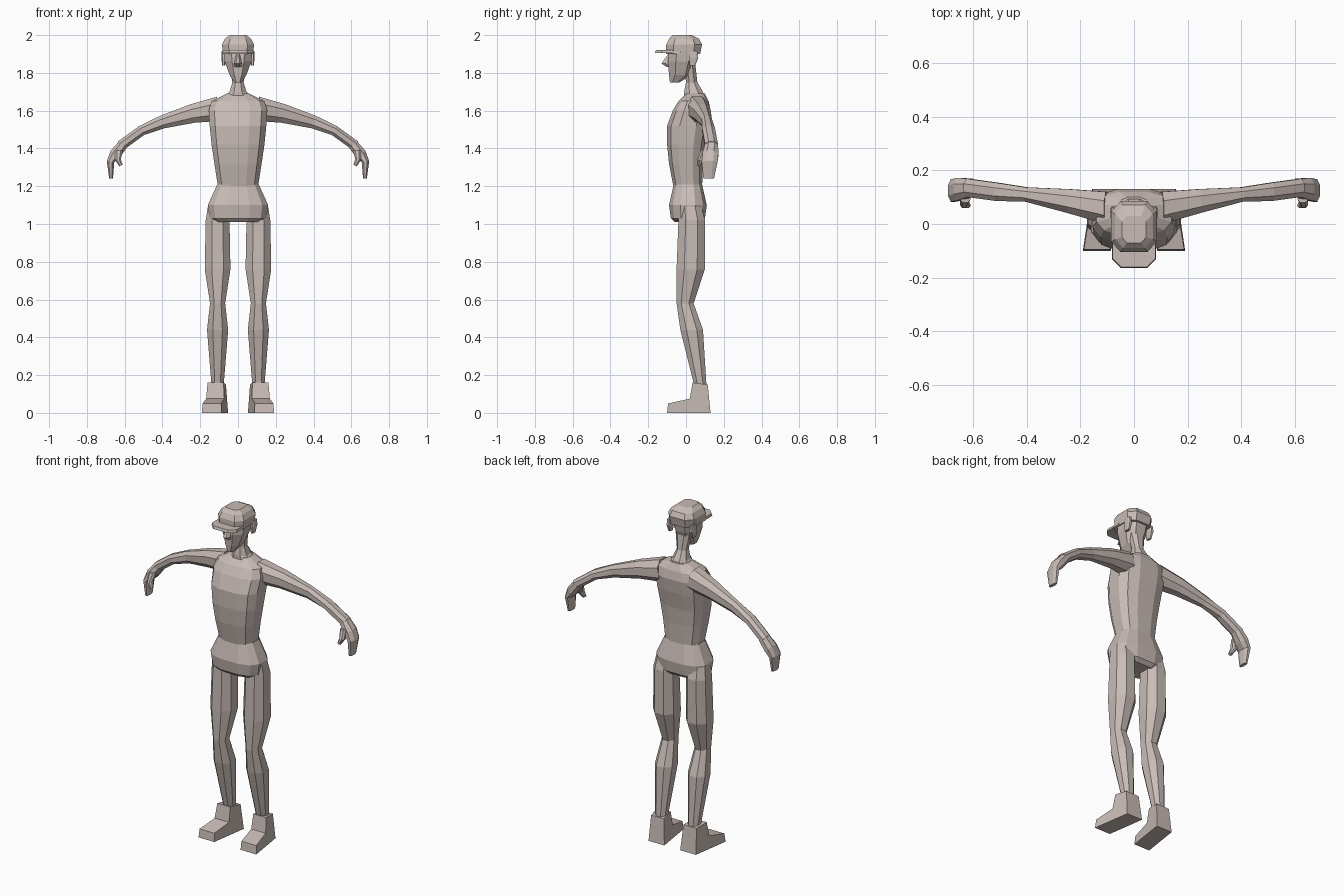
import bpy
import bmesh
from math import cos, sin, pi, copysign
from mathutils import Vector

if "Cube" in bpy.data.objects:
    bpy.data.objects.remove(bpy.data.objects["Cube"])

colour = (0.58, 0.5, 0.47, 1)
clay = bpy.data.materials.new("warm_grey_clay")
clay.use_nodes = True
clay.diffuse_color = colour
clay.node_tree.nodes["Principled BSDF"].inputs["Base Color"].default_value = colour


def outline(sides, power):
    """Unit cross-section; a lower power makes it squarer at the corners."""
    points = []
    for i in range(sides):
        angle = 2 * pi * (i + 0.5) / sides
        points.append([copysign(abs(f(angle)) ** power, f(angle)) for f in (cos, sin)])
    widest = max(x for x, y in points)
    return [(x / widest, y / widest) for x, y in points]


round_shape = outline(8, 0.9)
square_shape = outline(8, 0.6)
trunk_shape = outline(12, 0.7)


def skin(name, rings):
    """Bridge matching rings of points and cap both ends."""
    bm = bmesh.new()
    loops = [[bm.verts.new(point) for point in ring] for ring in rings]
    for lower, upper in zip(loops, loops[1:]):
        for i in range(len(lower)):
            bm.faces.new((lower[i - 1], lower[i], upper[i], upper[i - 1]))
    bm.faces.new(loops[0])
    bm.faces.new(loops[-1])
    bmesh.ops.recalc_face_normals(bm, faces=bm.faces)
    mesh = bpy.data.meshes.new(name)
    bm.to_mesh(mesh)
    bm.free()
    mesh.materials.append(clay)
    part = bpy.data.objects.new(name, mesh)
    bpy.context.collection.objects.link(part)


def stack(name, shape, levels, centre_x=0):
    """Upright part; each level is height, half width, centre y, half depth."""
    skin(name, [[(centre_x + a * width, y + b * depth, z) for a, b in shape]
                for z, width, y, depth in levels])


def limb(name, side, joints):
    """Bent part; each joint is x, y, z, half thickness, half depth."""
    centres = [Vector((side * x, y, z)) for x, y, z, thick, depth in joints]
    rings = []
    for i, (centre, joint) in enumerate(zip(centres, joints)):
        along = centres[min(i + 1, len(joints) - 1)] - centres[max(i - 1, 0)]
        across = Vector((-along.z, 0, along.x)).normalized() * joint[-2]
        deep = Vector((0, joint[-1], 0))
        rings.append([centre + across * a + deep * b for a, b in round_shape])
    skin(name, rings)


# Trunk
stack("torso", trunk_shape, [
    (1.19, 0.105, 0.01, 0.075), (1.32, 0.125, 0, 0.09), (1.42, 0.14, 0, 0.1),
    (1.52, 0.15, 0.01, 0.11), (1.6, 0.155, 0.03, 0.1), (1.65, 0.14, 0.04, 0.08),
    (1.69, 0.06, 0.05, 0.05)])
stack("pelvis", trunk_shape, [
    (1.01, 0.12, 0.01, 0.07), (1.03, 0.15, 0.01, 0.09), (1.1, 0.16, 0.01, 0.1),
    (1.21, 0.11, 0.01, 0.075)])
stack("neck", round_shape, [
    (1.66, 0.08, 0.045, 0.055), (1.7, 0.045, 0.04, 0.05), (1.75, 0.03, 0.03, 0.03),
    (1.84, 0.045, 0.02, 0.03)])

# Head with a tapered jaw
stack("head", round_shape, [
    (1.75, 0.02, -0.06, 0.025), (1.79, 0.045, -0.03, 0.06),
    (1.86, 0.07, -0.02, 0.075), (1.94, 0.08, -0.01, 0.08)])
stack("nose", round_shape, [
    (1.83, 0.02, -0.08, 0.02), (1.85, 0.02, -0.09, 0.04), (1.9, 0.01, -0.08, 0.015)])

# Cap
stack("cap_crown", square_shape, [
    (1.9, 0.08, -0.015, 0.09), (1.95, 0.085, -0.01, 0.095),
    (1.98, 0.07, -0.01, 0.08), (2, 0.045, -0.02, 0.05)])
stack("cap_brim", square_shape, [
    (1.905, 0.083, -0.08, 0.085), (1.92, 0.08, -0.08, 0.08)])

for label, side in (("left", 1), ("right", -1)):
    stack(label + "_ear", square_shape, [
        (1.84, 0.008, 0.035, 0.015), (1.88, 0.012, 0.04, 0.025),
        (1.915, 0.01, 0.04, 0.02)], side * 0.076)

    # Arm, mitten hand and thumb
    limb(label + "_arm", side, [
        (0.1, 0.06, 1.61, 0.065, 0.06), (0.24, 0.085, 1.585, 0.05, 0.045),
        (0.4, 0.11, 1.54, 0.035, 0.027), (0.51, 0.12, 1.495, 0.027, 0.034),
        (0.62, 0.135, 1.415, 0.027, 0.034)])
    limb(label + "_hand", side, [
        (0.61, 0.135, 1.42, 0.027, 0.034), (0.65, 0.13, 1.37, 0.03, 0.042),
        (0.675, 0.125, 1.33, 0.02, 0.042), (0.672, 0.12, 1.24, 0.01, 0.028)])
    limb(label + "_thumb", side, [
        (0.63, 0.1, 1.39, 0.02, 0.02), (0.635, 0.08, 1.34, 0.015, 0.02),
        (0.62, 0.07, 1.31, 0.01, 0.01)])

    # Leg from ankle to hip, with calf and knee
    stack(label + "_leg", round_shape, [
        (0.12, 0.03, 0.08, 0.03), (0.44, 0.056, 0.03, 0.06),
        (0.58, 0.04, -0.005, 0.045), (0.76, 0.068, 0.025, 0.075),
        (1.02, 0.063, 0.03, 0.07), (1.1, 0.05, 0.02, 0.06)], side * 0.108)

    # Shoe: a side profile, toes turned out and narrowing to the ankle
    profile = [(-0.1, 0), (-0.095, 0.05), (0.02, 0.075), (0.035, 0.16), (0.115, 0.15), (0.13, 0)]
    skin(label + "_shoe", [
        [(side * (0.124 - 0.15 * y + edge * (0.052 - 0.06 * z)), y, z) for y, z in profile]
        for edge in (-1, 1)])
